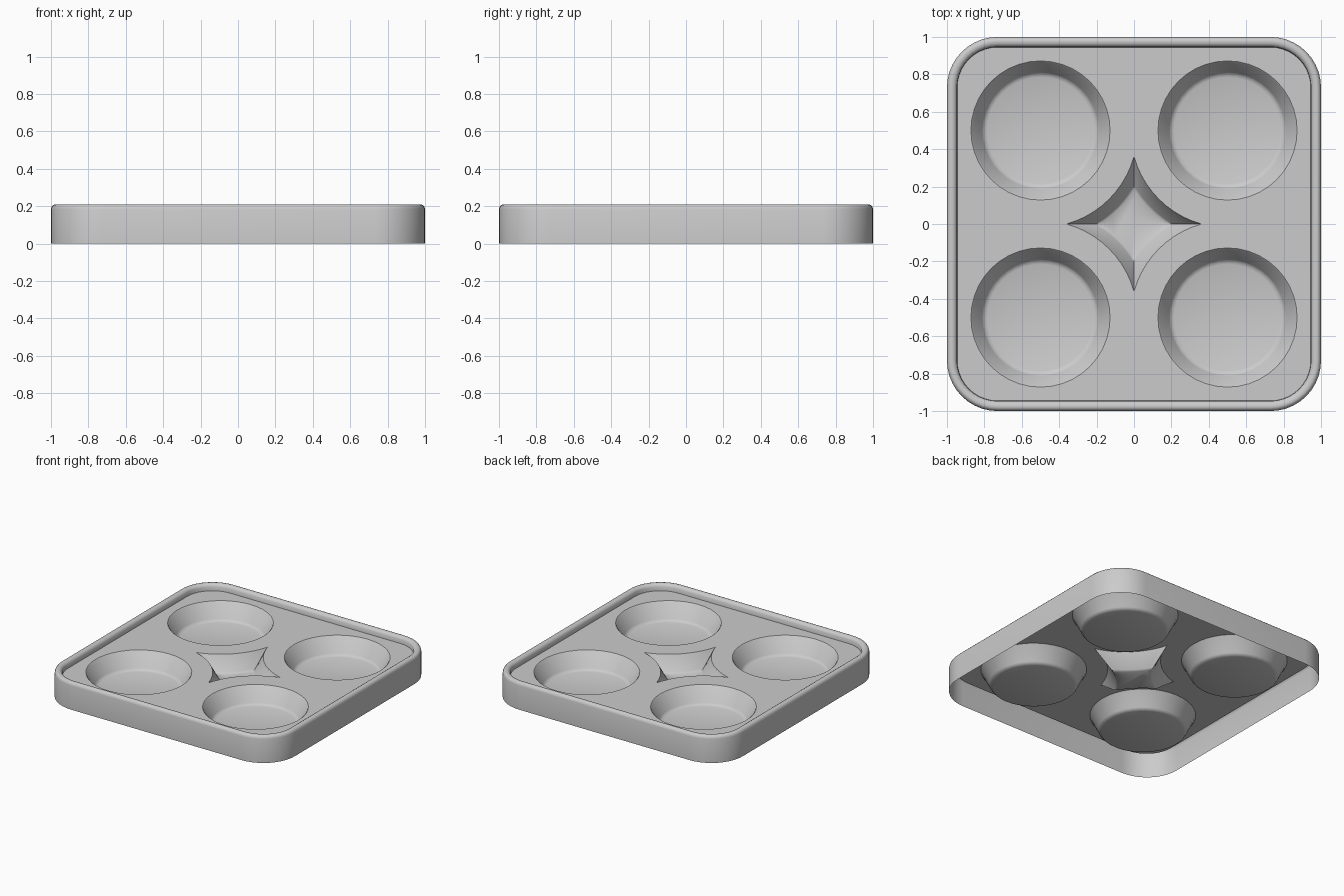
import bpy, bmesh
from math import sin, cos, pi, acos

if "Cube" in bpy.data.objects:
    bpy.data.objects.remove(bpy.data.objects["Cube"])

bm = bmesh.new()
FLOOR_Z = 0.16


def ring(points, z):
    return [bm.verts.new((x, y, z)) for x, y in points]


def rounded_square(inset, n=10):
    """Corner centres stay fixed, the radius shrinks with the inset."""
    r, c, pts = 0.27 - inset, 0.73, []
    for k, (sx, sy) in enumerate([(1, 1), (-1, 1), (-1, -1), (1, -1)]):
        for i in range(n + 1):
            a = k * pi / 2 + i / n * pi / 2
            pts.append((sx * c + r * cos(a), sy * c + r * sin(a)))
    return pts


def circle(cx, cy, r, n=40):
    return [(cx + r * cos(2 * pi * i / n), cy + r * sin(2 * pi * i / n)) for i in range(n)]


def star(r, n=10):
    """Four concave arcs, concentric with the cups."""
    a0, a1 = 1.5 * pi - acos(0.5 / r), pi + acos(0.5 / r)
    pts = []
    for k in range(4):
        for i in range(n):
            a = a0 + (a1 - a0) * i / n
            x, y = 0.5 + r * cos(a), 0.5 + r * sin(a)
            ck, sk = cos(k * pi / 2), sin(k * pi / 2)
            pts.append((x * ck - y * sk, x * sk + y * ck))
    return pts


def loft(rings, cap=False):
    for a, b in zip(rings, rings[1:]):
        n = len(a)
        for i in range(n):
            j = (i + 1) % n
            bm.faces.new((a[i], a[j], b[j], b[i]))
    if cap:
        bm.faces.new(rings[-1])


def loop_edges(r):
    return [bm.edges.get((r[i], r[(i + 1) % len(r)])) for i in range(len(r))]


# outer wall and rounded rim, open underneath
wall_profile = [(0, 0), (0, 0.185), (0.004, 0.198), (0.012, 0.207), (0.022, 0.21),
                (0.036, 0.208), (0.046, 0.202), (0.053, 0.19), (0.055, FLOOR_Z)]
wall = [ring(rounded_square(d), z) for d, z in wall_profile]
loft(wall)
floor_edges = loop_edges(wall[-1])

# four round cups
cup_profile = [(0.372, FLOOR_Z), (0.365, 0.154), (0.312, 0.047), (0.302, 0.036), (0.285, 0.03)]
for cx in (-0.5, 0.5):
    for cy in (-0.5, 0.5):
        cup = [ring(circle(cx, cy, r), z) for r, z in cup_profile]
        loft(cup, cap=True)
        floor_edges += loop_edges(cup[0])

# central four-pointed recess
recess = [ring(star(r), z) for r, z in [(0.519, FLOOR_Z), (0.578, 0.05), (0.59, 0.04)]]
loft(recess, cap=True)
floor_edges += loop_edges(recess[0])

# flat floor between the recesses
made = bmesh.ops.triangle_fill(bm, use_beauty=True, edges=floor_edges, normal=(0, 0, 1))
for f in made["geom"]:
    if isinstance(f, bmesh.types.BMFace):
        f.normal_update()
        if f.normal.z < 0:
            f.normal_flip()

mesh = bpy.data.meshes.new("cup_tray")
bm.to_mesh(mesh)
bm.free()
tray = bpy.data.objects.new("cup_tray", mesh)
bpy.context.collection.objects.link(tray)
bpy.context.view_layer.objects.active = tray
tray.select_set(True)
bpy.ops.object.shade_smooth_by_angle(angle=0.7)
